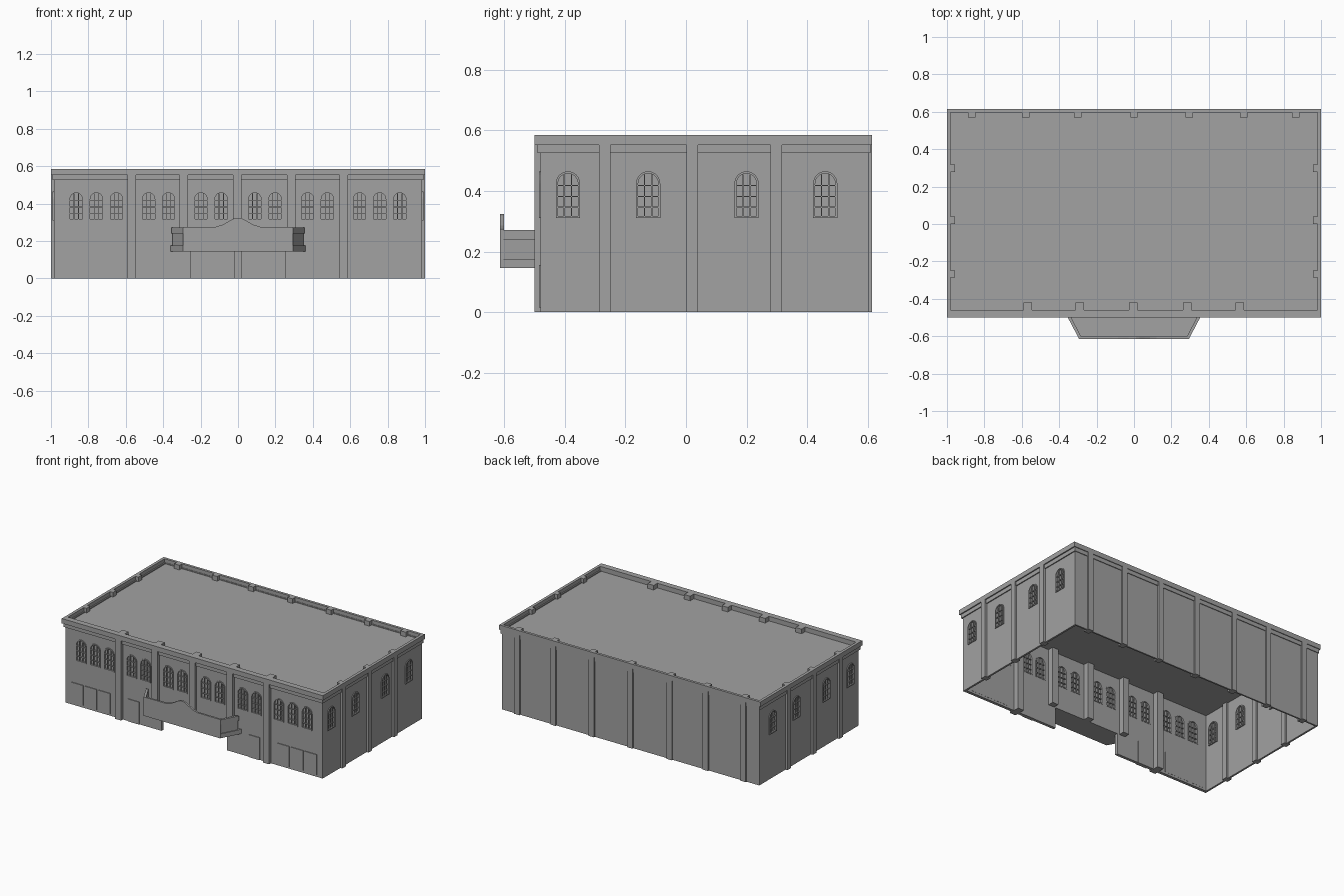
import bpy, bmesh, math
from mathutils import Matrix, Vector

old = bpy.data.objects.get("Cube")
if old:
    bpy.data.objects.remove(old, do_unlink=True)

# One plain stone grey everywhere
GREY = (0.36, 0.36, 0.36, 1)
stone = bpy.data.materials.new("stone_grey")
stone.use_nodes = True
stone.diffuse_color = GREY
bsdf = stone.node_tree.nodes["Principled BSDF"]
bsdf.inputs["Base Color"].default_value = GREY
bsdf.inputs["Roughness"].default_value = 0.8

TOP, W = 0.585, 0.985
FRONT, BACK = -0.48, 0.605


def link(name, mesh):
    ob = bpy.data.objects.new(name, mesh)
    bpy.context.collection.objects.link(ob)
    return ob


def to_mesh(name, bm):
    bmesh.ops.recalc_face_normals(bm, faces=bm.faces)
    mesh = bpy.data.meshes.new(name)
    bm.to_mesh(mesh)
    bm.free()
    mesh.materials.append(stone)
    return mesh


def add_prism(bm, low, high):
    """Solid between two matching outlines."""
    a = [bm.verts.new(p) for p in low]
    b = [bm.verts.new(p) for p in high]
    bm.faces.new(a)
    bm.faces.new(b)
    for i in range(len(a)):
        j = (i + 1) % len(a)
        bm.faces.new((a[i], a[j], b[j], b[i]))


def add_box(bm, x0, x1, y0, y1, z0, z1):
    plan = [(x0, y0), (x1, y0), (x1, y1), (x0, y1)]
    add_prism(bm, [(x, y, z0) for x, y in plan], [(x, y, z1) for x, y in plan])


def box(name, *size):
    bm = bmesh.new()
    add_box(bm, *size)
    return link(name, to_mesh(name, bm))


def plan_prism(name, plan, z0, z1):
    bm = bmesh.new()
    add_prism(bm, [(x, y, z0) for x, y in plan], [(x, y, z1) for x, y in plan])
    return link(name, to_mesh(name, bm))


def add_tube(bm, loops):
    """Closed band through a cycle of four matching loops."""
    rows = [[bm.verts.new(p) for p in loop] for loop in loops]
    n = len(rows[0])
    for r, row in enumerate(rows):
        nxt = rows[(r + 1) % len(rows)]
        for i in range(n):
            j = (i + 1) % n
            bm.faces.new((row[i], row[j], nxt[j], nxt[i]))


def ring(name, outer, inner, z0, z1):
    """Rectangular band; rectangles are (half width, y0, y1)."""
    def rect(r, z):
        x, y0, y1 = r
        return [(-x, y0, z), (x, y0, z), (x, y1, z), (-x, y1, z)]
    bm = bmesh.new()
    add_tube(bm, [rect(outer, z0), rect(outer, z1), rect(inner, z1), rect(inner, z0)])
    return link(name, to_mesh(name, bm))


# Arched window outline, in local x and z, facing -y
SILL, SPRING, R = 0.31, 0.425, 0.04


def arch(inset, y):
    r = R - inset
    pts = [(-r, y, SILL + inset), (r, y, SILL + inset)]
    for i in range(13):
        a = math.pi * i / 12
        pts.append((r * math.cos(a), y, SPRING + r * math.sin(a)))
    return pts


# Positions of every window
places = []
for x in (0.09, 0.198, 0.372, 0.478, 0.65, 0.757, 0.865):
    for s in (-1, 1):
        places.append(Matrix.Translation((s * x, FRONT, 0)))
for y in (-0.39, -0.125, 0.20, 0.46):
    for s in (-1, 1):
        places.append(Matrix.Translation((s * W, y, 0)) @ Matrix.Rotation(s * math.pi / 2, 4, 'Z'))

# Walls with the window and entrance openings cut out
walls = ring("walls", (W, FRONT, BACK), (0.972, -0.46, 0.594), 0, 0.56)
bm = bmesh.new()
for m in places:
    add_prism(bm, [m @ Vector(p) for p in arch(0.003, -0.03)],
              [m @ Vector(p) for p in arch(0.003, 0.05)])
add_box(bm, -0.25, 0.25, -0.6, -0.4, -0.1, 0.145)
cutter = link("opening_cutter", to_mesh("opening_cutter", bm))
cutter.hide_render = True
mod = walls.modifiers.new("openings", 'BOOLEAN')
mod.operation, mod.solver, mod.object = 'DIFFERENCE', 'EXACT', cutter
bpy.context.view_layer.objects.active = walls
bpy.ops.object.modifier_apply(modifier=mod.name)
bpy.data.objects.remove(cutter, do_unlink=True)

# Window: arched frame, pane and glazing bars in one shared mesh
bm = bmesh.new()
add_tube(bm, [arch(0, -0.006), arch(0.007, -0.006), arch(0.007, 0.022), arch(0, 0.022)])
add_prism(bm, arch(0.004, 0.006), arch(0.004, 0.01))
for x in (-0.012, 0.012):
    add_box(bm, x - 0.002, x + 0.002, -0.003, 0.019, SILL + 0.005, SPRING + 0.03)
for k in range(1, 4):
    z = SILL + 0.036 * k
    add_box(bm, -R + 0.005, R - 0.005, -0.003, 0.019, z - 0.002, z + 0.002)
window_mesh = to_mesh("arched_window", bm)
for m in places:
    link("arched_window", window_mesh).matrix_world = m

# Roof deck and stepped cornice
box("roof_deck", -0.98, 0.98, -0.47, 0.6, 0.54, 0.553)
ring("cornice_lower", (0.992, -0.49, 0.61), (0.98, -0.47, 0.6), 0.525, 0.555)
ring("cornice_cap", (1.0, -0.5, 0.615), (0.98, -0.46, 0.597), 0.552, TOP)

# Pilasters running through the walls
for x in (-0.568, -0.29, -0.003, 0.285, 0.565):
    base = 0.145 if abs(x) < 0.4 else 0
    box("front_pilaster", x - 0.023, x + 0.023, -0.5, -0.42, base, TOP)
for x in (-0.868, -0.578, -0.302, 0, 0.295, 0.588, 0.866):
    box("back_pilaster", x - 0.02, x + 0.02, 0.57, 0.615, 0, TOP)
for y in (-0.268, 0.02, 0.298):
    for s in (-1, 1):
        x0, x1 = sorted((s * 0.958, s))
        box("side_pilaster", x0, x1, y - 0.019, y + 0.019, 0, TOP)

# Ground floor display panels and side doors
for s in (-1, 1):
    for x in (0.685, 0.79, 0.895):
        box("display_panel", s * x - 0.046, s * x + 0.046, -0.485, -0.459, 0.015, 0.155)
    box("side_door", s * 0.462 - 0.042, s * 0.462 + 0.042, -0.485, -0.459, 0, 0.155)

# Entrance canopy: tray floor, slanted sides and crested front
plan = [(-0.362, -0.479), (-0.295, -0.61), (0.295, -0.61), (0.362, -0.479)]
plan_prism("canopy_floor", plan, 0.145, 0.175)
for s in (-1, 1):
    def side(name, inset, z0, z1):
        a, b = 0.355 - inset, 0.295 - inset
        plan_prism(name, [(s * a, -0.498), (s * b, -0.612), (s * (0.295 - 0.018), -0.612),
                          (s * (0.355 - 0.018), -0.498)], z0, z1)
    side("canopy_side_panel", 0.006, 0.15, 0.265)
    side("canopy_side_bottom_band", 0, 0.145, 0.175)
    side("canopy_side_top_band", 0, 0.24, 0.272)
crest = [(0.295, 0.145), (0.295, 0.275), (0.12, 0.276), (0.085, 0.286), (0.055, 0.302),
         (0.03, 0.317), (0.012, 0.324)]
outline = crest + [(-x, z) for x, z in reversed(crest)]
bm = bmesh.new()
add_prism(bm, [(x, -0.615, z) for x, z in outline], [(x, -0.602, z) for x, z in outline])
link("canopy_front", to_mesh("canopy_front", bm))
